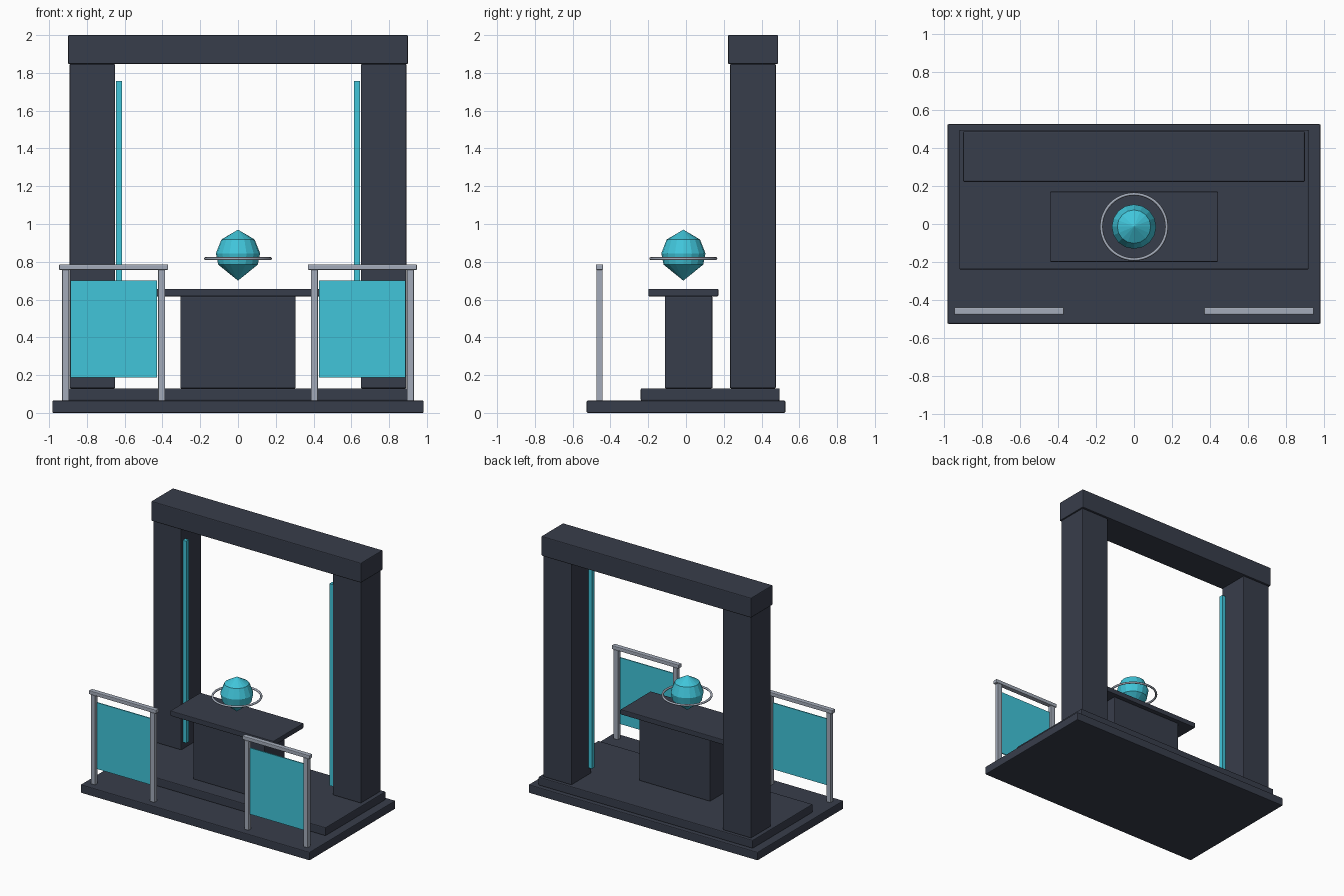
import bpy
import bmesh
import math

cube = bpy.data.objects.get("Cube")
if cube:
    bpy.data.objects.remove(cube, do_unlink=True)


def material(name, rgb):
    mat = bpy.data.materials.new(name)
    mat.use_nodes = True
    mat.diffuse_color = (*rgb, 1)
    mat.node_tree.nodes["Principled BSDF"].inputs["Base Color"].default_value = (*rgb, 1)
    return mat


SLATE = material("dark slate", (0.039, 0.047, 0.07))
CYAN = material("glowing cyan", (0.052, 0.56, 0.70))
STEEL = material("pale steel", (0.37, 0.41, 0.49))


def add_object(name, bm, mat):
    mesh = bpy.data.meshes.new(name)
    bm.to_mesh(mesh)
    bm.free()
    mesh.materials.append(mat)
    obj = bpy.data.objects.new(name, mesh)
    bpy.context.collection.objects.link(obj)
    return obj


def box(name, x, y, z, mat, bevel=0.0):
    """Box from three (low, high) ranges, with optional softened edges."""
    bm = bmesh.new()
    bmesh.ops.create_cube(bm, size=1)
    for v in bm.verts:
        for i, (low, high) in enumerate((x, y, z)):
            v.co[i] = low if v.co[i] < 0 else high
    obj = add_object(name, bm, mat)
    if bevel:
        mod = obj.modifiers.new("soft edges", "BEVEL")
        mod.width = bevel
        mod.segments = 2
    return obj


def pair(name, x, y, z, mat, bevel=0.0):
    """The same box on both sides; x is given for the left (+x) side."""
    box("left_" + name, x, y, z, mat, bevel)
    box("right_" + name, (-x[1], -x[0]), y, z, mat, bevel)


# Stepped floor
box("base_slab", (-0.983, 0.983), (-0.526, 0.526), (0, 0.065), SLATE, 0.006)
box("upper_step", (-0.92, 0.92), (-0.24, 0.496), (0.065, 0.13), SLATE, 0.006)

# Gateway with light strips on the inner sides
pair("pillar", (0.65, 0.892), (0.233, 0.476), (0.13, 1.847), SLATE, 0.006)
box("lintel", (-0.9, 0.9), (0.222, 0.488), (1.847, 2.0), SLATE, 0.006)
pair("light_strip", (0.614, 0.645), (0.244, 0.276), (0.19, 1.757), CYAN)

# Central table
box("table_pedestal", (-0.305, 0.305), (-0.112, 0.14), (0.13, 0.617), SLATE, 0.005)
box("table_top", (-0.443, 0.443), (-0.199, 0.171), (0.617, 0.657), SLATE, 0.005)

# Railings with glass panels
pair("rail_bar", (0.37, 0.947), (-0.477, -0.439), (0.757, 0.786), STEEL, 0.005)
pair("inner_post", (0.386, 0.423), (-0.475, -0.441), (0.065, 0.757), STEEL, 0.003)
pair("outer_post", (0.894, 0.931), (-0.475, -0.441), (0.065, 0.757), STEEL, 0.003)
pair("glass_panel", (0.428, 0.886), (-0.462, -0.454), (0.187, 0.702), CYAN)

# Floating faceted orb, turned from a short profile
CENTRE_Y = -0.014
profile = [(0, 0.70), (0.105, 0.785), (0.117, 0.845), (0.088, 0.918), (0, 0.97)]
bm = bmesh.new()
verts = [bm.verts.new((r, CENTRE_Y, z)) for r, z in profile]
edges = [bm.edges.new(e) for e in zip(verts, verts[1:])]
bmesh.ops.spin(bm, geom=verts + edges, cent=(0, CENTRE_Y, 0), axis=(0, 0, 1),
               angle=math.tau, steps=16)
bmesh.ops.remove_doubles(bm, verts=bm.verts[:], dist=0.0005)
bmesh.ops.recalc_face_normals(bm, faces=bm.faces[:])
add_object("floating_orb", bm, CYAN)

# Thin halo around the orb
bpy.ops.mesh.primitive_torus_add(major_radius=0.172, minor_radius=0.008,
                                 major_segments=48, minor_segments=8,
                                 location=(0, CENTRE_Y, 0.817))
halo = bpy.context.object
halo.name = "halo_ring"
halo.data.materials.append(STEEL)
bpy.ops.object.shade_smooth_by_angle(angle=math.radians(50))
